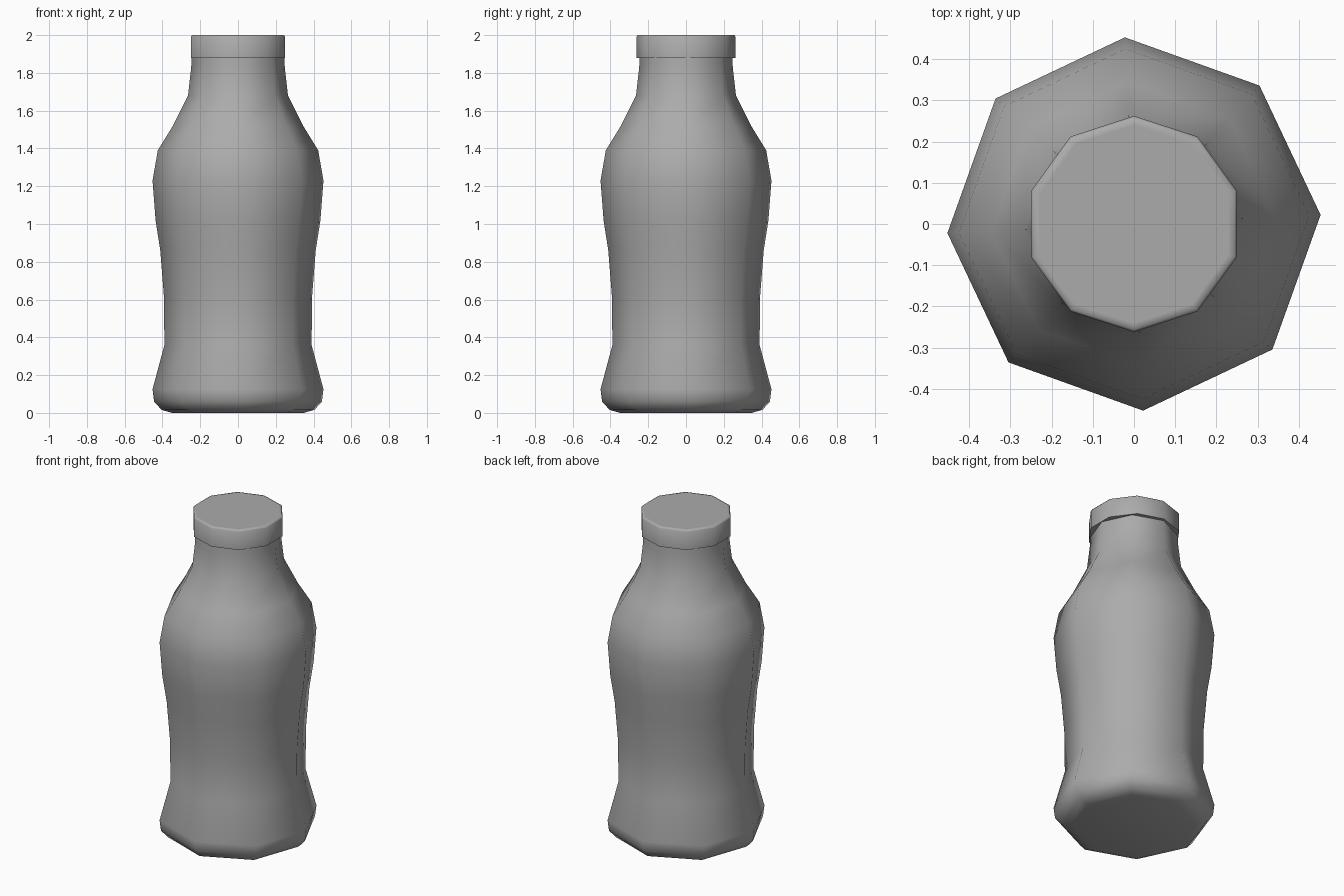
import bpy, bmesh
from math import cos, sin, radians, tau

if "Cube" in bpy.data.objects:
    bpy.data.objects.remove(bpy.data.objects["Cube"])

# Mid-dark grey shared by both parts
grey = bpy.data.materials.new("dark_grey")
grey.diffuse_color = (0.41, 0.41, 0.41, 1)
grey.use_nodes = True
grey.node_tree.nodes["Principled BSDF"].inputs["Base Color"].default_value = grey.diffuse_color


def lathe(name, profile, sides, turn, smooth_angle):
    """Spin an (r, z) profile into a closed solid with few sides."""
    bm = bmesh.new()
    rings = []
    for r, z in profile:
        rings.append([bm.verts.new((r * cos(radians(turn) + tau * i / sides),
                                    r * sin(radians(turn) + tau * i / sides), z))
                      for i in range(sides)])
    for a, b in zip(rings, rings[1:]):
        for i in range(sides):
            j = (i + 1) % sides
            bm.faces.new((a[i], a[j], b[j], b[i]))
    bm.faces.new(rings[0][::-1])
    bm.faces.new(rings[-1])
    mesh = bpy.data.meshes.new(name)
    bm.to_mesh(mesh)
    bm.free()
    mesh.materials.append(grey)
    obj = bpy.data.objects.new(name, mesh)
    bpy.context.collection.objects.link(obj)
    bpy.ops.object.select_all(action='DESELECT')
    obj.select_set(True)
    bpy.context.view_layer.objects.active = obj
    bpy.ops.object.shade_smooth_by_angle(angle=radians(smooth_angle))
    return obj


# Eight-sided bottle body with a waist and a tapered neck
lathe("bottle_body", [
    (0.35, 0.0), (0.405, 0.016), (0.445, 0.06), (0.453, 0.125),
    (0.39, 0.36), (0.393, 0.62), (0.412, 0.86), (0.437, 1.02),
    (0.453, 1.23), (0.425, 1.39), (0.345, 1.52), (0.265, 1.68),
    (0.248, 1.83), (0.246, 1.90)], 8, 2.8, 80)

# Ten-sided cap with a softened top rim and a flat top
lathe("bottle_cap", [
    (0.262, 1.88), (0.262, 1.992), (0.256, 2.0), (0.24, 2.0)], 10, 18, 60)
